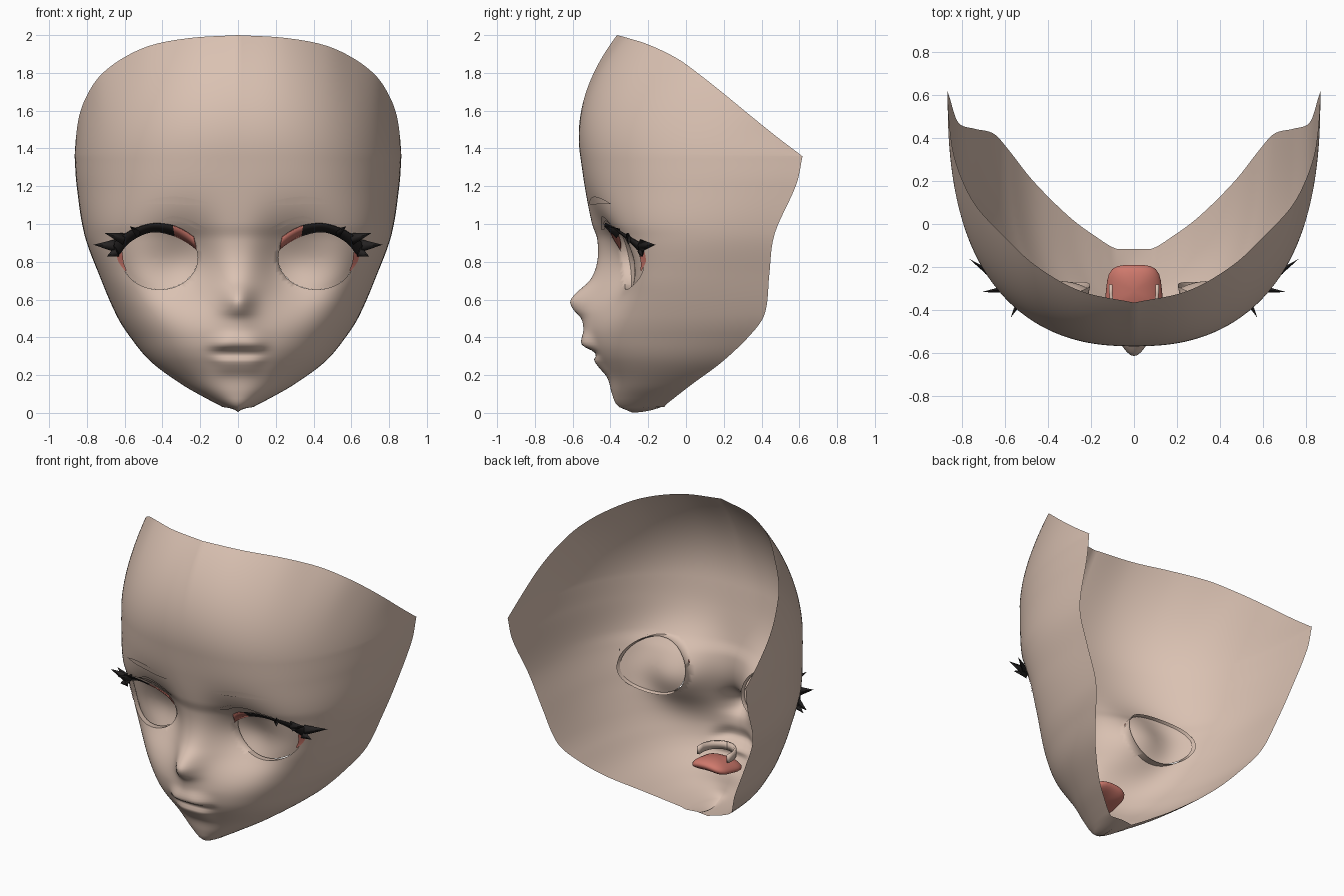
import bpy, bmesh, math
from mathutils import Vector

if "Cube" in bpy.data.objects:
    bpy.data.objects.remove(bpy.data.objects["Cube"])

# ---------- materials ----------
def material(name, rgb):
    m = bpy.data.materials.new(name)
    m.diffuse_color = (*rgb, 1)
    m.use_nodes = True
    m.node_tree.nodes["Principled BSDF"].inputs["Base Color"].default_value = m.diffuse_color
    return m

SKIN = material("skin", (0.70, 0.535, 0.445))
RED = material("flesh red", (0.62, 0.19, 0.15))
BLACK = material("lash black", (0.018, 0.016, 0.016))

# ---------- helpers ----------
def interp(table, t):
    """Smooth curve through rows (t, a, b, ...)."""
    t = min(max(t, table[0][0]), table[-1][0])
    i = max(k for k in range(len(table) - 1) if table[k][0] <= t)
    p, q = table[i], table[i + 1]
    o, r = table[max(i - 1, 0)], table[min(i + 2, len(table) - 1)]
    h = q[0] - p[0]
    s = (t - p[0]) / h
    out = []
    for k in range(1, len(p)):
        m0 = (q[k] - o[k]) / (q[0] - o[0]) * h
        m1 = (r[k] - p[k]) / (r[0] - p[0]) * h
        out.append((2*s**3 - 3*s*s + 1) * p[k] + (s**3 - 2*s*s + s) * m0
                   + (3*s*s - 2*s**3) * q[k] + (s**3 - s*s) * m1)
    return out

def finish(bm, name, mats, mirror=True, thick=0, angle=40):
    me = bpy.data.meshes.new(name)
    bm.to_mesh(me)
    bm.free()
    ob = bpy.data.objects.new(name, me)
    bpy.context.collection.objects.link(ob)
    for m in mats:
        me.materials.append(m)
    bpy.ops.object.select_all(action='DESELECT')
    ob.select_set(True)
    bpy.context.view_layer.objects.active = ob
    bpy.ops.object.shade_smooth_by_angle(angle=math.radians(angle))
    if thick:
        ob.modifiers.new("thickness", 'SOLIDIFY').thickness = thick
    if mirror:
        ob.modifiers.new("mirror", 'MIRROR').merge_threshold = 0.0005
    return ob

def grid(bm, rows):
    vs = [[bm.verts.new(p) for p in row] for row in rows]
    for a, b in zip(vs, vs[1:]):
        for c in range(len(a) - 1):
            bm.faces.new((a[c], a[c + 1], b[c + 1], b[c]))

# ---------- face surface definition ----------
# centre profile: z, y
PROFILE = [(0, -.3), (.04, -.364), (.095, -.39), (.186, -.417), (.244, -.464),
           (.28, -.487), (.305, -.476), (.325, -.49), (.36, -.552), (.44, -.543),
           (.5, -.555), (.546, -.596), (.59, -.613), (.63, -.586), (.705, -.507),
           (.8, -.47), (.92, -.47), (1.0, -.497), (1.18, -.533), (1.36, -.56)]
# profile without nose and lips: z, y, width of nose/lip relief
BASE = [(0, -.3, .13), (.04, -.362, .13), (.186, -.412, .12), (.25, -.445, .115),
        (.3, -.472, .135), (.36, -.495, .135), (.45, -.512, .1), (.55, -.512, .08),
        (.65, -.495, .08), (.8, -.465, .09), (.92, -.47, .1), (1.0, -.497, .1),
        (1.18, -.533, .1), (1.36, -.56, .1)]
# jaw and side rim: z, x, y, squareness of the section
RIM = [(0, .06, -.125, 2), (.03, .08, -.116, 2), (.06, .137, -.085, 2.05), (.143, .285, .02, 2.15),
       (.27, .46, .19, 2.3), (.414, .58, .338, 2.45), (.52, .645, .41, 2.6),
       (.73, .735, .437, 2.85), (.944, .813, .468, 2.8), (1.21, .855, .584, 2.6),
       (1.36, .865, .617, 2.5)]
# upper rim: u, x, y, z
CROWN = [(0, 0, -.365, 2), (.187, .25, -.31, 1.985), (.357, .46, -.19, 1.946),
         (.51, .62, -.04, 1.872), (.61, .73, .08, 1.785), (.7, .795, .2, 1.69),
         (.8, .838, .33, 1.583), (.9, .857, .475, 1.466), (1, .865, .617, 1.358)]

def surf(x, z):
    x = abs(x)
    prof = interp(PROFILE, z)[0]
    base, w = interp(BASE, z)
    xr, yr, n = interp(RIM, z)
    f = max(0, 1 - min(1, x / xr) ** n) ** (1 / n)
    y = yr - (yr - base) * f
    y += (prof - base) * math.exp(-(x / w) ** (2 + 2 * min(1, max(0, (.44 - z) / .08))))
    # eye socket hollow
    y += (.155 * math.exp(-((x - .3) / (.185 if x < .3 else .16)) ** 2 / 2
                          - ((z - .765) / .165) ** 2 / 2)
          * (1 - math.exp(-(x / .14) ** 2)))
    return y

EX, EZ, RX, RZ = .415, .82, .202, .167      # eye opening ellipse
def eye_r(x, z):
    return math.hypot((x - EX) / RX, (z - EZ) / RZ)

# ---------- face shell ----------
COLS, LOW, UP = 64, 84, 22
us = [c / COLS for c in range(COLS + 1)]
rows = [[(0, -.285 + .169 * u, .002 + .035 * u * u) for u in us]]     # under the chin
for r in range(LOW + 1):
    z = .03 + 1.33 * r / LOW
    xr = interp(RIM, z)[0]
    rows.append([(x, surf(x, z), z) for x in (xr * math.sin(u * math.pi / 2) for u in us)])
prev_row, base_row = rows[-2:]
for r in range(1, UP + 1):
    v = r / UP
    row = []
    for u, (x0, y0, z0), p in zip(us, base_row, prev_row):
        x, y, z = interp(CROWN, u)
        slope = (y0 - p[1]) / (z0 - p[2]) * (z - z0) * v * (1 - v)
        row.append((x0 + (x - x0) * v * v, y0 + (y - y0) * v * v + slope, z0 + (z - z0) * v))
    rows.append(row)
bm = bmesh.new()
grid(bm, rows)

# eye opening with a wall running back from its edge
inside = [f for f in bm.faces
          if eye_r(f.calc_center_median().x, f.calc_center_median().z) < 1]
bmesh.ops.delete(bm, geom=inside, context='FACES')
edge = [e for e in bm.edges if e.is_boundary
        and all(eye_r(v.co.x, v.co.z) < 1.35 for v in e.verts)]
for v in {v for e in edge for v in e.verts}:
    k = 1 / eye_r(v.co.x, v.co.z)
    x, z = EX + (v.co.x - EX) * k, EZ + (v.co.z - EZ) * k
    v.co = (x, surf(x, z), z)
new = bmesh.ops.extrude_edge_only(bm, edges=edge)['geom']
for v in new:
    if isinstance(v, bmesh.types.BMVert):
        v.co = (EX + (v.co.x - EX) * 1.05, v.co.y + .055, EZ + (v.co.z - EZ) * 1.05)
finish(bm, "face_shell", [SKIN], angle=65)

# ---------- eye surfaces, bulging forward inside the opening ----------
bm = bmesh.new()
disc = []
for ring in range(9):
    k = ring / 8
    disc.append([])
    for a in range(41):
        t = -a / 40 * math.tau
        x, z = EX + RX * k * math.cos(t), EZ + RZ * k * math.sin(t)
        disc[-1].append((x, surf(x, z) + .035 - .02 * (1 - k * k), z))
grid(bm, disc)
bmesh.ops.remove_doubles(bm, verts=bm.verts, dist=.0001)
finish(bm, "eye_surface", [SKIN])

# ---------- strips lying on the face: (x, z, lift) along both edges ----------
def ribbon(bm, lower, upper, steps=24):
    rows = []
    for pts in (lower, upper):
        table = [(i / (len(pts) - 1), *p) for i, p in enumerate(pts)]
        row = []
        for s in range(steps + 1):
            x, z, lift = interp(table, s / steps)
            row.append((x, surf(x, z) - lift, z))
        rows.append(row)
    mid = [tuple((a + b) / 2 for a, b in zip(p, q)) for p, q in zip(*rows)]
    grid(bm, [rows[0], mid, rows[1]])

L = .006
bm = bmesh.new()
ribbon(bm, [(.16, 1.105, L), (.25, 1.1, L), (.34, 1.105, L), (.44, 1.105, L), (.525, 1.105, L)],
       [(.165, 1.115, L), (.25, 1.135, L), (.34, 1.145, L), (.44, 1.135, L), (.525, 1.107, L)])
finish(bm, "eyebrow", [SKIN])

bm = bmesh.new()
ribbon(bm, [(.165, .97, L), (.22, .975, L), (.28, 1.005, L), (.36, 1.015, L), (.44, .995, L)],
       [(.165, .975, L), (.22, 1.005, L), (.28, 1.03, L), (.36, 1.04, L), (.44, 1.0, L)])
finish(bm, "eyelid_crease", [SKIN])

# ---------- upper lashes: red inner end, black outer band and spikes ----------
bm = bmesh.new()
ribbon(bm, [(.222, .865, .004), (.274, .902, .004), (.353, .94, .004), (.46, .955, .004),
            (.565, .908, .004), (.632, .835, .006)],
       [(.235, .93, .012), (.29, .965, .02), (.36, .992, .03), (.46, .998, .035),
        (.575, .96, .035), (.672, .89, .03)], 36)

def spike(x, z, r, tip):
    p = Vector((x, surf(x, z) - .022, z))
    d = (Vector(tip) - p).normalized()
    side = d.cross(Vector((0, 0, 1))).normalized()
    up = side.cross(d)
    ring = [bm.verts.new(p + o * r) for o in (side * .4, up, -side * .4, -up)]
    t = bm.verts.new(tip)
    for i in range(4):
        bm.faces.new((ring[i], ring[(i + 1) % 4], t))

for s in [(.53, .95, .022, (.57, -.43, .985)), (.60, .92, .026, (.70, -.315, .95)),
          (.65, .885, .028, (.76, -.165, .89)), (.64, .855, .022, (.69, -.23, .83))]:
    spike(*s)
for f in bm.faces:
    f.material_index = 0 if f.calc_center_median().x < .34 else 1
finish(bm, "upper_lash", [RED, BLACK], thick=.006)

# red outer corner of the eye
bm = bmesh.new()
ribbon(bm, [(.59, .755, .003), (.605, .795, .003), (.612, .85, .003)],
       [(.597, .75, .006), (.633, .80, .006), (.645, .85, .006)], 8)
finish(bm, "eye_corner", [RED])

# ---------- tongue ----------
bm = bmesh.new()
bmesh.ops.create_uvsphere(bm, u_segments=32, v_segments=16, radius=1)
for v in bm.verts:
    x, y, z = v.co
    sq = (abs(x) ** 4 + abs(y) ** 4) ** .25
    k = math.hypot(x, y) / sq if sq > 1e-6 else 1
    x, y = x * k, y * k
    v.co = (x * (.13 - .012 * y), -.31 + y * .12, .285 + z * .046 + .02 * y - .02 * x * x)
finish(bm, "tongue", [RED], mirror=False)

# ---------- teeth arch ----------
bm = bmesh.new()
arch = [(.115 * math.sin(a), -.32 - .12 * math.cos(a))
        for a in (math.pi / 2 * i / 12 for i in range(13))] + [(.115, -.28)]
grid(bm, [[(x, y, z) for x, y in arch] for z in (.325, .375)])
finish(bm, "upper_teeth", [SKIN], thick=.015)
